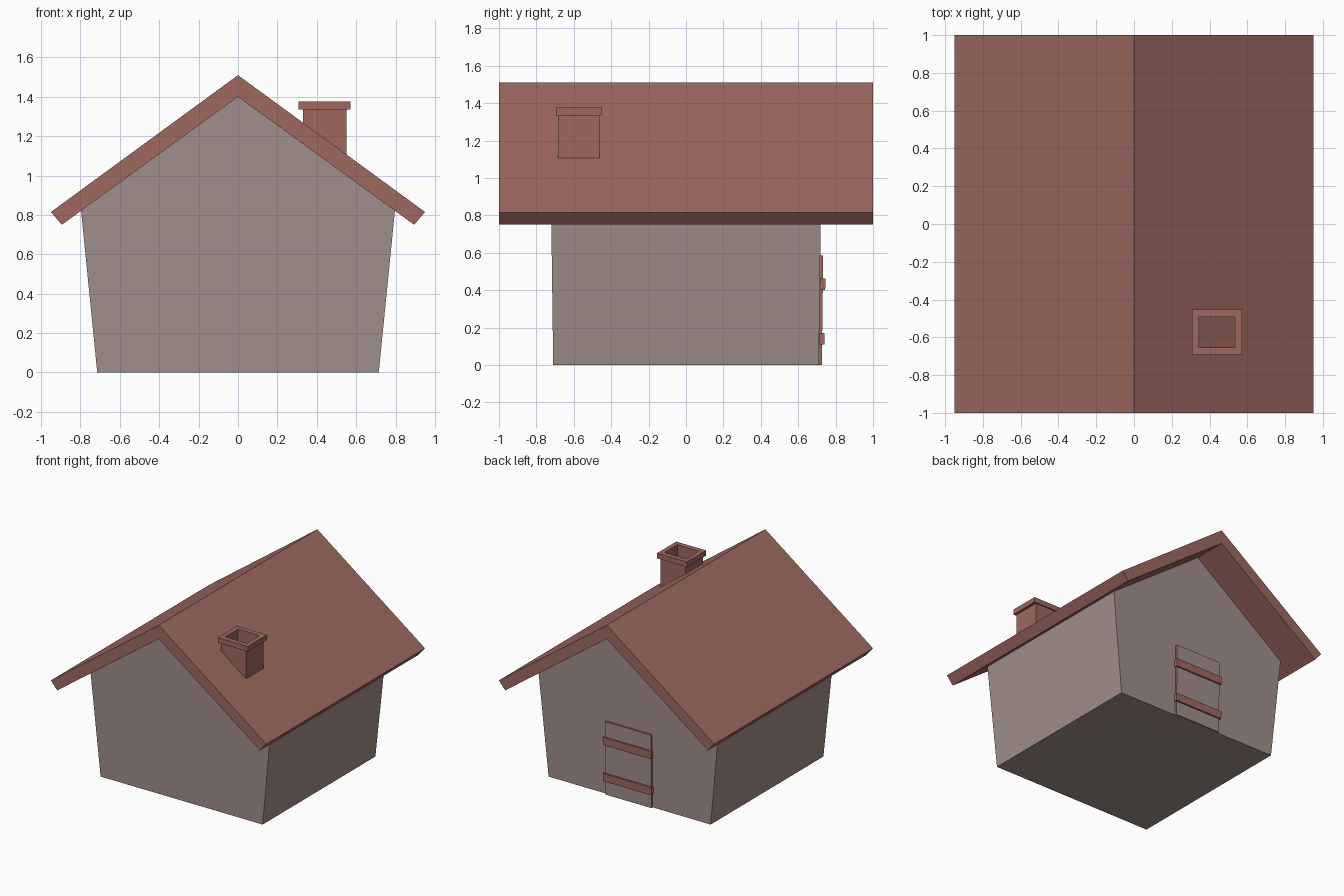
import bpy, bmesh

if "Cube" in bpy.data.objects:
    bpy.data.objects.remove(bpy.data.objects["Cube"])


def material(name, rgb):
    m = bpy.data.materials.new(name)
    m.diffuse_color = (*rgb, 1.0)
    m.use_nodes = True
    m.node_tree.nodes["Principled BSDF"].inputs["Base Color"].default_value = m.diffuse_color
    return m


RED = material("roof_red", (0.342, 0.138, 0.117))
GREY = material("wall_grey", (0.356, 0.275, 0.258))
LEAN = 0.0133                      # outward lean of the gable walls


def wall_y(z):
    return 0.71 + LEAN * z


def roof_z(x):
    return 1.51 - 0.7316 * abs(x)


def finish(name, bm, mats, rule=None):
    bmesh.ops.recalc_face_normals(bm, faces=bm.faces)
    bm.normal_update()
    if rule:
        for f in bm.faces:
            f.material_index = rule(f)
    me = bpy.data.meshes.new(name)
    bm.to_mesh(me)
    bm.free()
    for m in mats:
        me.materials.append(m)
    ob = bpy.data.objects.new(name, me)
    bpy.context.collection.objects.link(ob)
    return ob


def prism(name, profile, y0, y1, mats, rule=None):
    """Sweep an (x, z) profile between two y functions."""
    bm = bmesh.new()
    a = [bm.verts.new((x, y0(z), z)) for x, z in profile]
    b = [bm.verts.new((x, y1(z), z)) for x, z in profile]
    bm.faces.new(a)
    bm.faces.new(b)
    n = len(a)
    for i in range(n):
        j = (i + 1) % n
        bm.faces.new((a[i], a[j], b[j], b[i]))
    return finish(name, bm, mats, rule)


def tube(name, outer, inner, bottom, top, centre=(0.44, -0.573)):
    """Square tube; bottom is a function of x so it can sit on the slope."""
    bm = bmesh.new()
    rings = []
    for (hx, hy), z in ((outer, bottom), (outer, top), (inner, top), (inner, bottom)):
        ring = []
        for sx, sy in ((-1, -1), (1, -1), (1, 1), (-1, 1)):
            x = centre[0] + sx * hx
            ring.append(bm.verts.new((x, centre[1] + sy * hy, z(x))))
        rings.append(ring)
    for k in range(4):
        a, b = rings[k], rings[(k + 1) % 4]
        for i in range(4):
            j = (i + 1) % 4
            bm.faces.new((a[i], a[j], b[j], b[i]))
    return finish(name, bm, [RED])


def rect(hw, z0, z1):
    return [(-hw, z0), (hw, z0), (hw, z1), (-hw, z1)]


# House body, flaring slightly towards the eaves
prism("house_body", [(-0.715, 0), (0.715, 0), (0.797, 0.821), (0, 1.40), (-0.797, 0.821)],
      lambda z: -wall_y(z), wall_y, [GREY])

# Gabled roof slab
prism("roof", [(0, 1.51), (0.95, 0.815), (0.895, 0.75), (0, 1.40), (-0.895, 0.75), (-0.95, 0.815)],
      lambda z: -1.0, lambda z: 1.0, [RED])

# Back door: grey panel face, red edges
prism("door", rect(0.203, 0, 0.585), lambda z: wall_y(z) - 0.01, lambda z: wall_y(z) + 0.016,
      [RED, GREY], lambda f: 1 if f.normal.y > 0.9 else 0)

# Door battens
for part, z0 in (("lower", 0.11), ("upper", 0.40)):
    prism(part + "_door_batten", rect(0.213, z0, z0 + 0.062),
          lambda z: wall_y(z) + 0.002, lambda z: wall_y(z) + 0.029, [RED])

# Chimney shaft and cap, open down to the roof
tube("chimney", (0.11, 0.111), (0.095, 0.081), lambda x: roof_z(x) - 0.01, lambda x: 1.34)
tube("chimney_cap", (0.132, 0.121), (0.095, 0.081), lambda x: 1.335, lambda x: 1.376)
